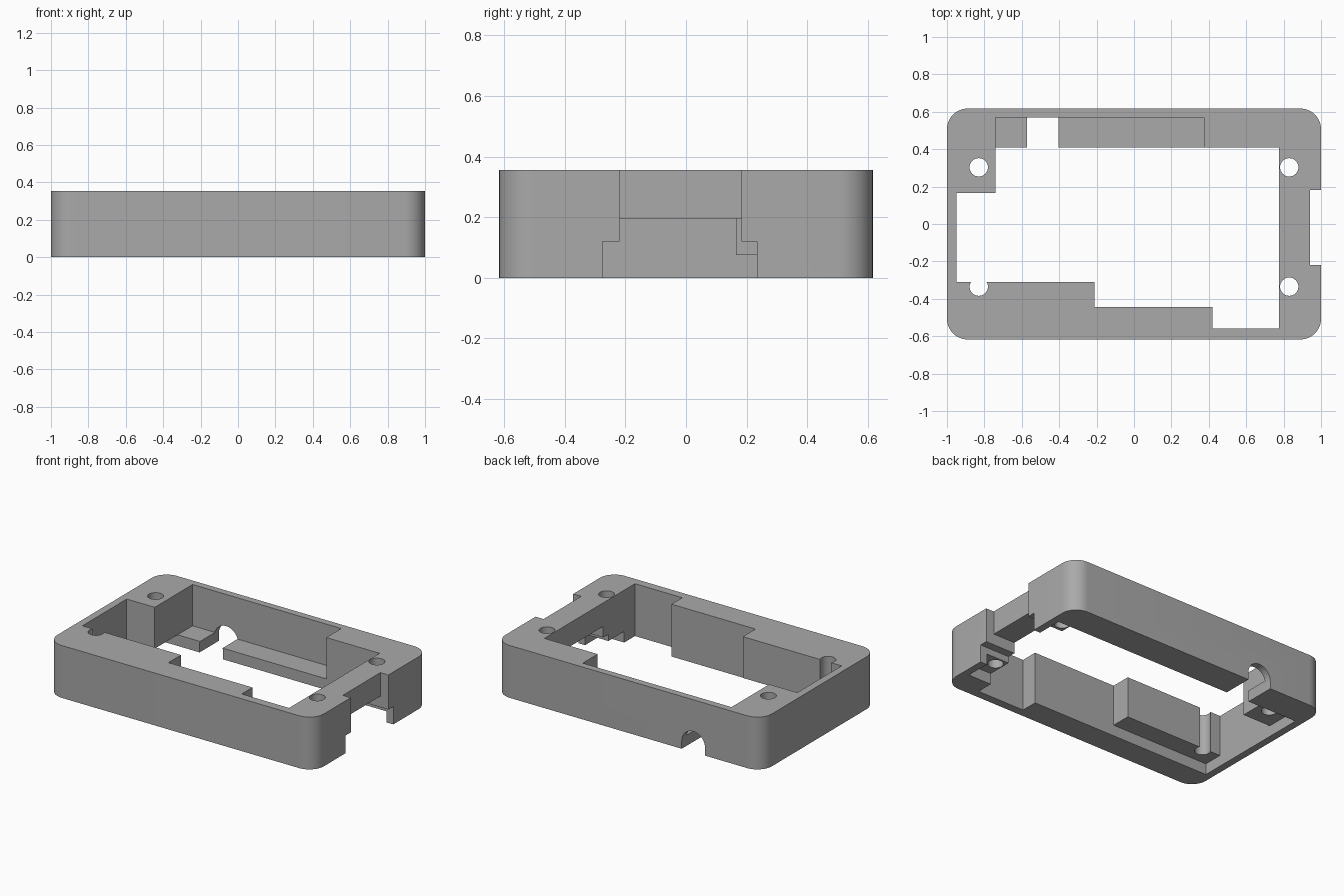
import bpy, bmesh, math
from mathutils import Vector

if "Cube" in bpy.data.objects:
    bpy.data.objects.remove(bpy.data.objects["Cube"], do_unlink=True)

HEIGHT = 0.355
LOW, HIGH = -0.1, 0.5      # cutter overshoot below and above the body

grey = bpy.data.materials.new("plain grey")
grey.use_nodes = True
colour = (0.4, 0.4, 0.4, 1)
grey.diffuse_color = colour
grey.node_tree.nodes["Principled BSDF"].inputs["Base Color"].default_value = colour


def prism(name, points, depth):
    """Extrude a closed 3D outline along the depth vector."""
    bm = bmesh.new()
    face = bm.faces.new([bm.verts.new(p) for p in points])
    result = bmesh.ops.extrude_face_region(bm, geom=[face])
    moved = [v for v in result["geom"] if isinstance(v, bmesh.types.BMVert)]
    bmesh.ops.translate(bm, vec=Vector(depth), verts=moved)
    bmesh.ops.recalc_face_normals(bm, faces=bm.faces)
    mesh = bpy.data.meshes.new(name)
    bm.to_mesh(mesh)
    bm.free()
    mesh.materials.append(grey)
    obj = bpy.data.objects.new(name, mesh)
    bpy.context.collection.objects.link(obj)
    return obj


def slab(name, outline, bottom, top):
    return prism(name, [(x, y, bottom) for x, y in outline], (0, 0, top - bottom))


def box(name, x, y, z):
    outline = [(x[0], y[0]), (x[1], y[0]), (x[1], y[1]), (x[0], y[1])]
    return slab(name, outline, *z)


def arc(cx, cy, radius, start, end, steps):
    angles = [math.radians(start + (end - start) * i / steps) for i in range(steps + 1)]
    return [(cx + radius * math.cos(a), cy + radius * math.sin(a)) for a in angles]


# Rounded outer body
r = 0.11
outline = []
for i, (sx, sy) in enumerate([(1, 1), (-1, 1), (-1, -1), (1, -1)]):
    outline += arc(sx * (1 - r), sy * (0.617 - r), r, i * 90, i * 90 + 90, 12)
frame = slab("enclosure_frame", outline, 0, HEIGHT)

# Stepped opening through the whole height
opening = [(-0.95, 0.165), (-0.74, 0.165), (-0.74, 0.41), (0.775, 0.41),
           (0.775, -0.56), (0.42, -0.56), (0.42, -0.445), (-0.21, -0.445),
           (-0.21, -0.31), (-0.95, -0.31)]
cutters = [
    slab("opening_cutter", opening, LOW, HIGH),
    # Pocket above the rear ledge and shallow board recess underneath
    box("ledge_cutter", (-0.74, 0.375), (0.3, 0.57), (0.075, HIGH)),
    box("recess_cutter", (-0.95, 0.95), (-0.445, 0.41), (LOW, 0.075)),
    # Stepped side port and its outer notch
    box("notch_cutter", (0.94, 1.1), (-0.22, 0.183), (LOW, HIGH)),
    box("port_cutter", (0.7, 1.1), (-0.22, 0.183), (LOW, 0.195)),
    box("wide_port_cutter", (0.7, 1.1), (-0.275, 0.235), (LOW, 0.12)),
]

# Screw holes
for x in (-0.83, 0.83):
    for y in (-0.335, 0.303):
        circle = arc(x, y, 0.049, 0, 360, 32)[:-1]
        cutters.append(slab("screw_hole_cutter", circle, LOW, HIGH))

# Arched cable slot in the rear wall
arch = [(-0.575, LOW), (-0.4, LOW)] + arc(-0.4875, 0.053, 0.0875, 0, 180, 20)
cutters.append(prism("cable_slot_cutter", [(x, 0.38, z) for x, z in arch], (0, 0.4, 0)))

# Cut everything, bake the result and remove the cutters
for cutter in cutters:
    cutter.hide_render = True
    mod = frame.modifiers.new(cutter.name, "BOOLEAN")
    mod.operation = "DIFFERENCE"
    mod.solver = "EXACT"
    mod.object = cutter
bpy.context.view_layer.update()
evaluated = frame.evaluated_get(bpy.context.evaluated_depsgraph_get())
baked = bpy.data.meshes.new_from_object(evaluated)
frame.modifiers.clear()
frame.data = baked
for cutter in cutters:
    bpy.data.objects.remove(cutter, do_unlink=True)

bpy.ops.object.select_all(action="DESELECT")
frame.select_set(True)
bpy.context.view_layer.objects.active = frame
bpy.ops.object.shade_smooth_by_angle(angle=math.radians(30))
